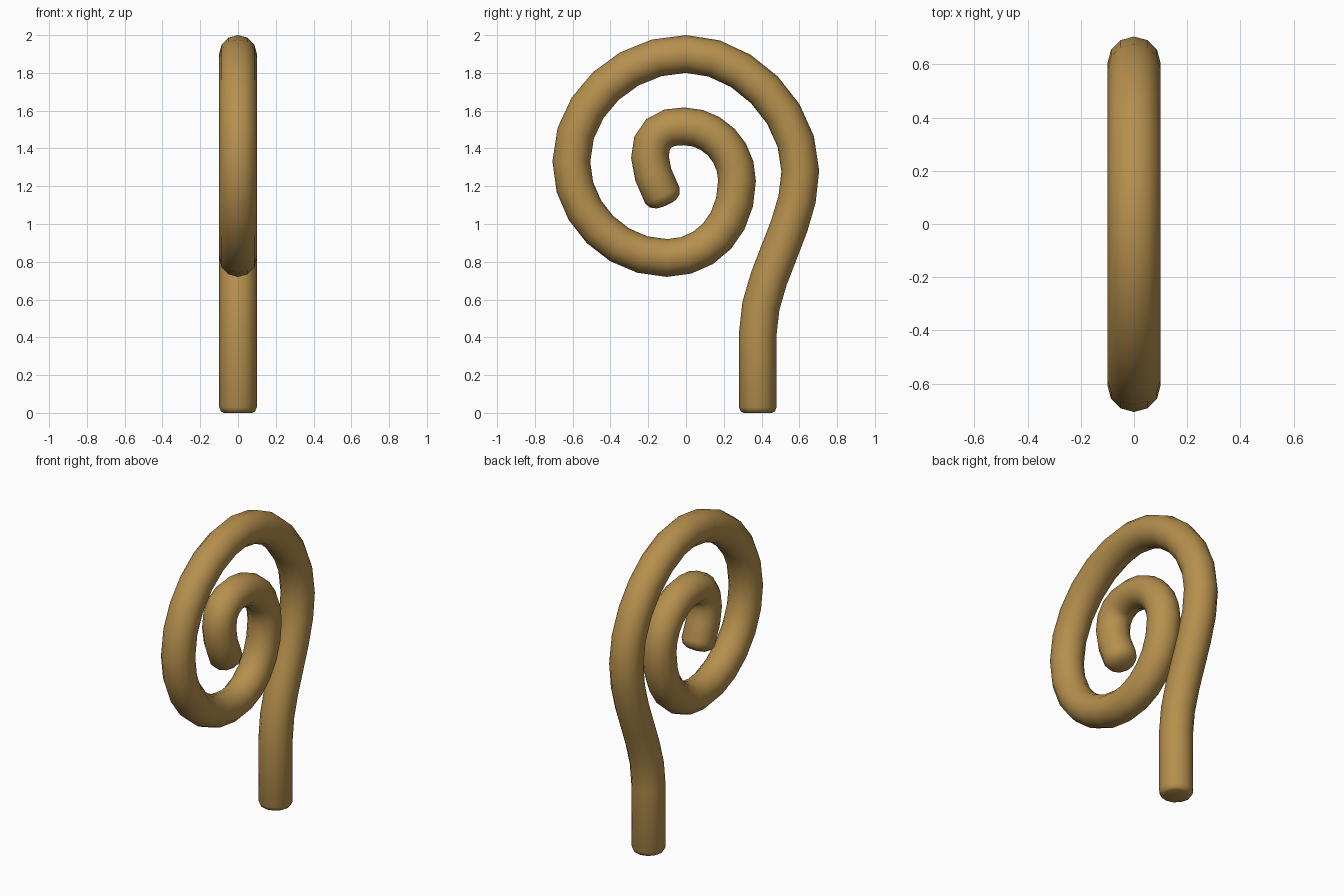
import bpy, bmesh, math
from mathutils import Vector
from mathutils.geometry import interpolate_bezier

cube = bpy.data.objects.get("Cube")
if cube:
    bpy.data.objects.remove(cube, do_unlink=True)

RADIUS, SIDES, STEPS = 0.1, 12, 6

bronze = bpy.data.materials.new("bronze")
bronze.use_nodes = True
colour = (0.47, 0.28, 0.076, 1)
bronze.diffuse_color = colour
bronze.node_tree.nodes["Principled BSDF"].inputs["Base Color"].default_value = colour

# Centreline knots in the side plane: point, incoming handle, outgoing handle
knots = [
    ((0.38, 0.42), (0, 0), (0, 0.3)),
    ((0.605, 1.28), (0, -0.3), (0, 0.32)),
    ((0, 1.9), (0.3, 0), (-0.32, 0)),
    ((-0.607, 1.33), (0, 0.31), (0, -0.28)),
    ((-0.1, 0.82), (-0.27, 0), (0.21, 0)),
    ((0.27, 1.23), (0, -0.24), (0, 0.16)),
    ((-0.01, 1.517), (0.15, 0), (-0.17, 0.01)),
    ((-0.125, 1.15), (-0.13, 0.24), (0, 0)),
]


def side(p):
    return Vector((0, p[0], p[1]))


# Sample the spiral centreline
path = [side(knots[0][0])]
for (a, _, out), (b, inc, _) in zip(knots, knots[1:]):
    a, b = side(a), side(b)
    path += interpolate_bezier(a, a + side(out), b + side(inc), b, STEPS + 1)[1:]

# Rings of the sweep: straight stem with a rounded foot, spiral, domed tip
up = Vector((0, 0, 1))
rings = [(Vector((0, 0.38, z)), up, r)
         for z, r in ((0, 0.075), (0.008, 0.09), (0.03, RADIUS))]
for i, p in enumerate(path):
    if i == 0:
        tangent = up
    elif i == len(path) - 1:
        tangent = Vector((0, 0.4, -0.9)).normalized()
    else:
        tangent = (path[i + 1] - path[i - 1]).normalized()
    rings.append((p, tangent, RADIUS))
end, direction, _ = rings[-1]
rings += [(end + direction * d, direction, r)
          for d, r in ((0.03, 0.087), (0.05, 0.055), (0.055, 0.02))]

bm = bmesh.new()
loops = []
for centre, tangent, radius in rings:
    across = Vector((1, 0, 0))
    outward = tangent.cross(across)
    loops.append([bm.verts.new(centre + radius * (
        math.cos(a) * across + math.sin(a) * outward))
        for a in (math.tau * k / SIDES for k in range(SIDES))])
for low, high in zip(loops, loops[1:]):
    for k in range(SIDES):
        n = (k + 1) % SIDES
        bm.faces.new((low[k], low[n], high[n], high[k]))
bm.faces.new(loops[0][::-1])
bm.faces.new(loops[-1])
bmesh.ops.recalc_face_normals(bm, faces=bm.faces)

mesh = bpy.data.meshes.new("spiral_rod")
bm.to_mesh(mesh)
bm.free()
mesh.materials.append(bronze)
rod = bpy.data.objects.new("spiral_rod", mesh)
bpy.context.collection.objects.link(rod)

# Smooth shading with a crisp foot
bpy.ops.object.select_all(action='DESELECT')
rod.select_set(True)
bpy.context.view_layer.objects.active = rod
bpy.ops.object.shade_smooth_by_angle(angle=math.radians(50))
